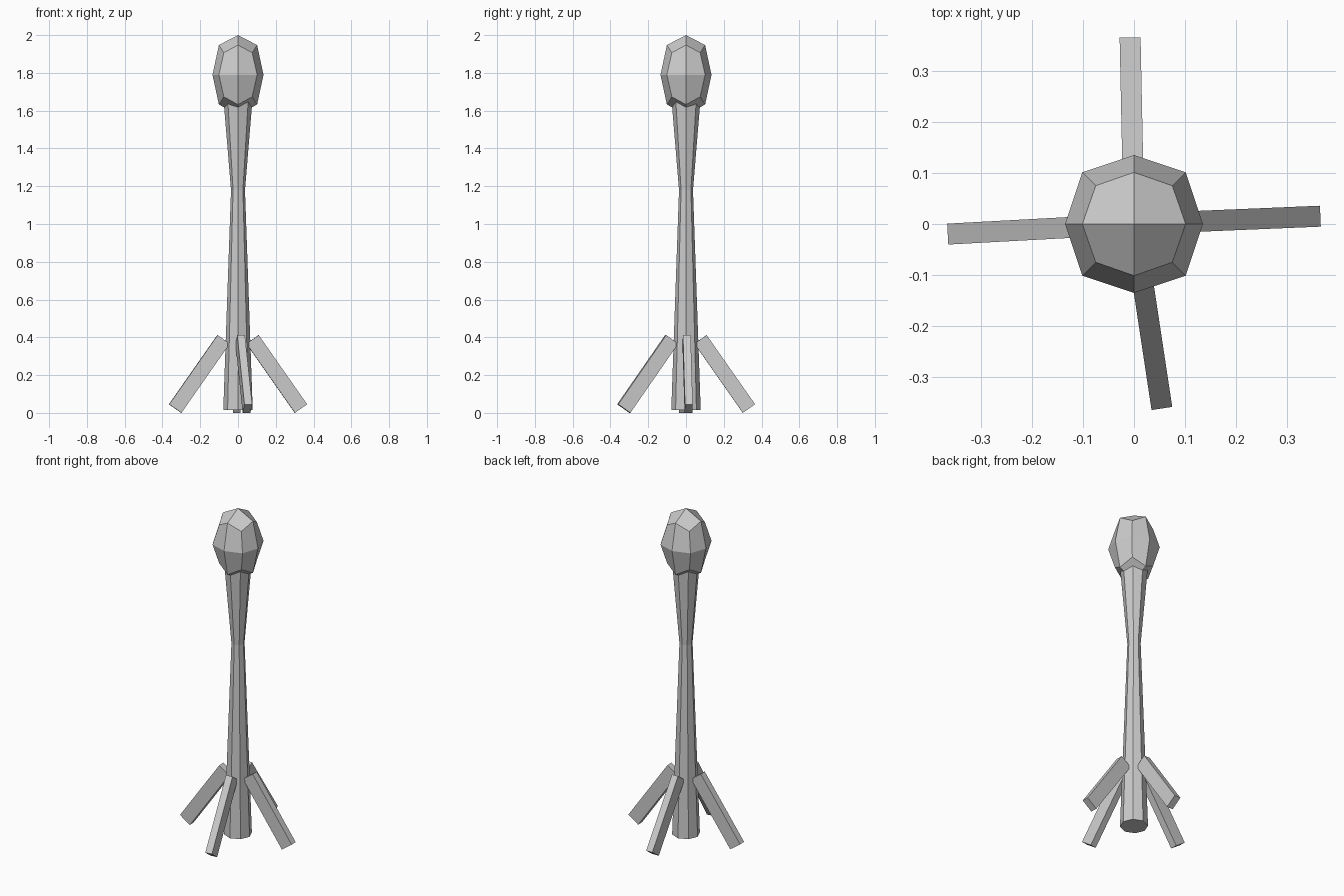
import bpy, bmesh
from math import radians, sin, cos, pi
from mathutils import Matrix

if "Cube" in bpy.data.objects:
    bpy.data.objects.remove(bpy.data.objects["Cube"])


def add_object(name, bm):
    bmesh.ops.recalc_face_normals(bm, faces=bm.faces[:])
    mesh = bpy.data.meshes.new(name)
    bm.to_mesh(mesh)
    bm.free()
    obj = bpy.data.objects.new(name, mesh)
    bpy.context.collection.objects.link(obj)
    return obj


def box(name, size, matrix):
    bm = bmesh.new()
    bmesh.ops.create_cube(bm, size=1, matrix=matrix @ Matrix.Diagonal((*size, 1)))
    return add_object(name, bm)


# Octagonal post, narrowed at the waist: (radius, height)
profile = [(0.078, 0.015), (0.037, 1.18), (0.076, 1.65)]
sides = 8
bm = bmesh.new()
rings = [[bm.verts.new((r * cos(2 * pi * i / sides), r * sin(2 * pi * i / sides), z))
          for i in range(sides)] for r, z in profile]
for low, high in zip(rings, rings[1:]):
    for i in range(sides):
        j = (i + 1) % sides
        bm.faces.new((low[i], low[j], high[j], high[i]))
bm.faces.new(rings[0][::-1])
bm.faces.new(rings[-1])
add_object("post", bm)

# Rounded head: a tall box subdivided once, flat shaded
head = box("head", (0.27, 0.27, 0.42), Matrix.Translation((0, 0, 1.79)))
sub = head.modifiers.new("round", 'SUBSURF')
sub.levels = sub.render_levels = 1
sub.use_limit_surface = False

# Four slanted braces, each slightly off its axis
braces = {"right": 2.4, "back": 91.2, "left": 183.1, "front": 278.6}
for side, angle in braces.items():
    matrix = (Matrix.Rotation(radians(angle), 4, 'Z')
              @ Matrix.Translation((0.205, 0, 0.206))
              @ Matrix.Rotation(radians(-35), 4, 'Y'))
    box(side + "_brace", (0.079, 0.041, 0.447), matrix)
